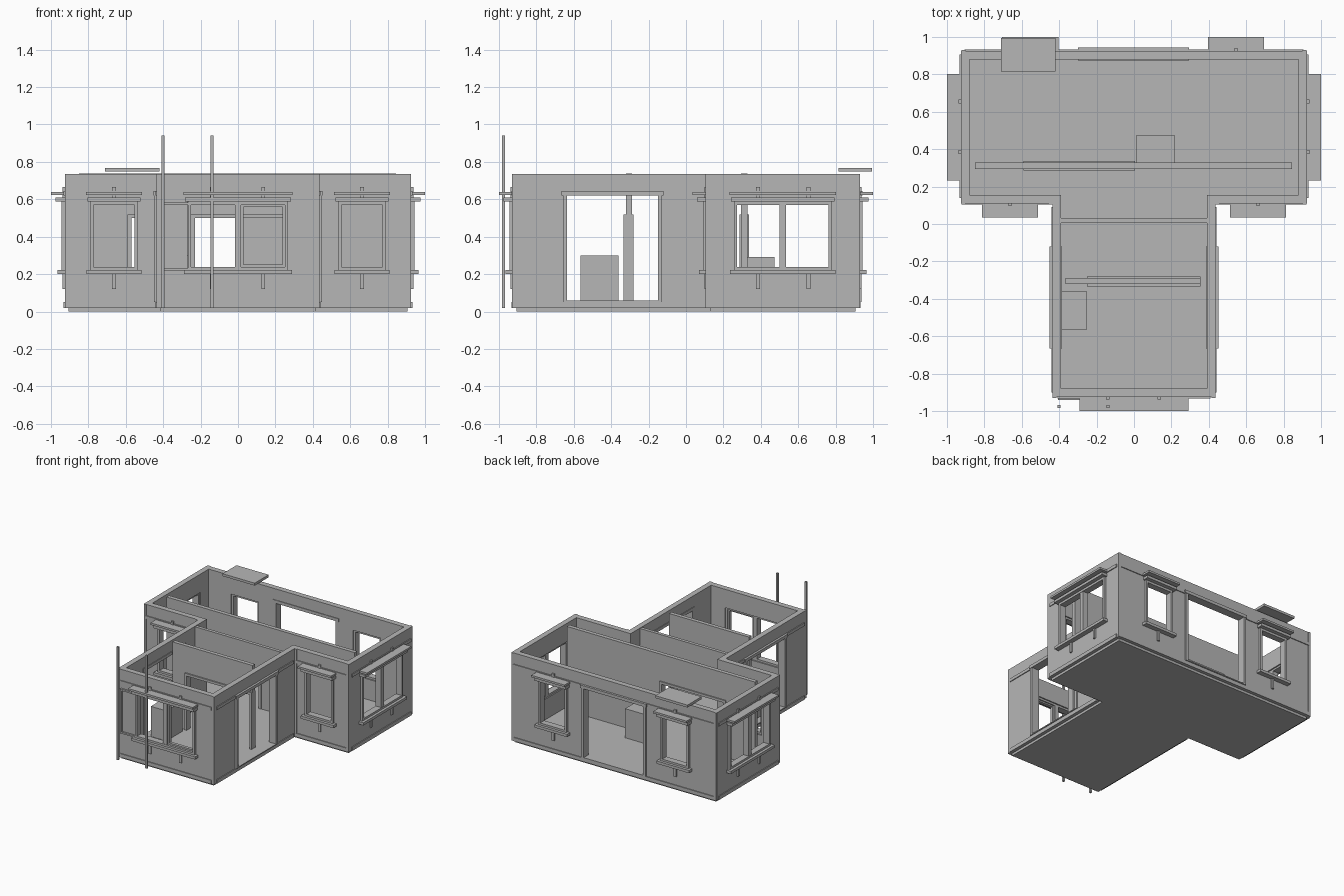
import bpy
import bmesh

cube = bpy.data.objects.get("Cube")
if cube:
    bpy.data.objects.remove(cube, do_unlink=True)

grey = bpy.data.materials.new("plain_grey")
grey.use_nodes = True
grey.diffuse_color = (0.47, 0.47, 0.47, 1)
bsdf = next(n for n in grey.node_tree.nodes if n.type == 'BSDF_PRINCIPLED')
bsdf.inputs["Base Color"].default_value = (0.47, 0.47, 0.47, 1)

# u runs along a wall, v points outward from the house, z is up
FACING = {
    "front": lambda u, v, z: (u, -v, z),
    "back": lambda u, v, z: (u, v, z),
    "left": lambda u, v, z: (v, u, z),
    "right": lambda u, v, z: (-v, u, z),
}
BASE, TOP, FLOOR = 0.02, 0.735, 0.058
THICK = 0.045


def part(name, facing, boxes):
    """One object made of boxes given as (u0, u1, v0, v1, z0, z1)."""
    bm = bmesh.new()
    for u0, u1, v0, v1, z0, z1 in boxes:
        made = bmesh.ops.create_cube(bm, size=1)["verts"]
        for p in made:
            p.co = FACING[facing](u0 if p.co.x < 0 else u1,
                                  v0 if p.co.y < 0 else v1,
                                  z0 if p.co.z < 0 else z1)
    bmesh.ops.recalc_face_normals(bm, faces=bm.faces)
    mesh = bpy.data.meshes.new(name)
    bm.to_mesh(mesh)
    bm.free()
    mesh.materials.append(grey)
    obj = bpy.data.objects.new(name, mesh)
    bpy.context.collection.objects.link(obj)
    return obj


def wall(name, facing, u0, u1, v, openings):
    """Wall with rectangular openings (a, b, z0, z1), sorted along u."""
    boxes, at = [], u0
    for a, b, z0, z1 in openings:
        boxes += [(at, a, v - THICK, v, BASE, TOP),
                  (a, b, v - THICK, v, BASE, z0),
                  (a, b, v - THICK, v, z1, TOP)]
        at = b
    boxes.append((at, u1, v - THICK, v, BASE, TOP))
    part(name, facing, boxes)


def ring(u0, u1, v0, v1, z0, z1, w):
    """Four bars of a rectangular frame."""
    return [(u0, u0 + w, v0, v1, z0, z1), (u1 - w, u1, v0, v1, z0, z1),
            (u0 + w, u1 - w, v0, v1, z0, z0 + w),
            (u0 + w, u1 - w, v0, v1, z1 - w, z1)]


def window(name, facing, mid, half, v, brackets, mullion=False):
    a, b = mid - half, mid + half
    part(name + "_frame", facing,
         ring(a, b, v - 0.035, v + 0.018, 0.22, 0.588, 0.018))
    if mullion:
        part(name + "_mullion", facing,
             [(mid - 0.017, mid + 0.017, v - 0.035, v + 0.015, 0.235, 0.572)])
    part(name + "_sill", facing, [(a - 0.02, b + 0.02, v - 0.04, v + 0.04, 0.2, 0.222)])
    part(name + "_lintel", facing, [(a - 0.015, b + 0.015, v, v + 0.05, 0.588, 0.61)])
    part(name + "_awning", facing, [(a - 0.023, b + 0.023, v, v + 0.075, 0.622, 0.638)])
    part(name + "_brackets", facing,
         [box for c in brackets for box in
          ((c - 0.01, c + 0.01, v, v + 0.012, 0.12, 0.2),
           (c - 0.01, c + 0.01, v, v + 0.012, 0.61, 0.665))])


def doorway(name, facing, a, b, v):
    w = 0.022
    part(name + "_frame", facing,
         [(a - w, a, v - 0.05, v + 0.014, FLOOR, 0.62),
          (b, b + w, v - 0.05, v + 0.014, FLOOR, 0.62),
          (a - w - 0.008, b + w + 0.008, v - 0.05, v + 0.018, 0.62, 0.645),
          (a - w, b + w, v - 0.05, v + 0.014, FLOOR - 0.008, FLOOR)])


# T-shaped foundation and floor
part("foundation", "back", [(-0.905, 0.905, 0.13, 0.905, 0, BASE),
                            (-0.415, 0.415, -0.905, 0.13, 0, BASE)])
part("floor", "back", [(-0.9, 0.9, 0.13, 0.9, BASE, FLOOR - 0.003),
                       (-0.41, 0.41, -0.9, 0.13, BASE, FLOOR - 0.003)])

# Outer walls
OUT, STEM, SHOULDER = 0.925, 0.435, -0.11
WIN = (0.222, 0.585)
DOOR = (FLOOR, 0.62)
wall("front_wall", "front", -STEM, STEM, OUT, [(-0.27, 0.265, *WIN)])
wall("back_wall", "back", -OUT, OUT, OUT,
     [(-0.68, -0.43, *WIN), (-0.27, 0.265, *DOOR), (0.42, 0.67, *WIN)])
for side, s in (("left", 1), ("right", -1)):
    wall(side + "_wall", side, 0.11, OUT, OUT, [(0.26, 0.775, *WIN)])
    wall(side + "_stem_wall", side, -OUT, 0.15, STEM, [(-0.635, -0.15, *DOOR)])
    lo, hi = sorted((s * 0.39, s * OUT))
    wall(side + "_shoulder_wall", "front", lo, hi, SHOULDER,
         [(s * 0.663 - 0.125, s * 0.663 + 0.125, *WIN)])
    window(side + "_window", side, 0.518, 0.262, OUT, (0.385, 0.655), True)
    window(side + "_shoulder_window", "front", s * 0.663, 0.127, SHOULDER, (s * 0.663,))
    doorway(side + "_stem_door", side, -0.635, -0.15, STEM)
window("front_window", "front", 0, 0.268, OUT, (-0.14, 0.135), True)
window("back_left_window", "back", 0.545, 0.127, OUT, (0.545,))
window("back_right_window", "back", -0.555, 0.127, OUT, (-0.555,))
doorway("back_door", "back", -0.27, 0.265, OUT)

# Sashes of the front window: one fixed, one slid open
part("fixed_sash", "front", ring(0.017, 0.25, OUT - 0.025, OUT, 0.238, 0.572, 0.013))
part("open_sash", "front", ring(-0.405, -0.25, OUT, OUT + 0.015, 0.22, 0.582, 0.013))

# Proud trim strips near the floor and above the openings
RUNS = [("front", -0.41, 0.41, OUT, (-0.3, 0.295)),
        ("back", -0.905, 0.905, OUT, (-0.3, 0.295))]
for side, s in (("left", 1), ("right", -1)):
    lo, hi = sorted((s * 0.45, s * 0.905))
    RUNS += [(side, 0.14, 0.905, OUT, None),
             (side, -0.9, 0.09, STEM, (-0.66, -0.125)),
             ("front", lo, hi, SHOULDER, None)]
for facing, a, b, v, gap in RUNS:
    part(facing + "_trim", facing, [(a, b, v, v + 0.007, 0.62, 0.645),
                                    (a, b, v, v + 0.007, BASE, 0.05)])

# Upright strips at the corners
for s in (-1, 1):
    for facing, u, v in (("front", 0.425, OUT), ("back", 0.912, OUT),
                         ("front", 0.912, SHOULDER), ("front", 0.445, SHOULDER)):
        part("corner_strip", facing,
             [(s * u - 0.011, s * u + 0.011, v - 0.02, v + 0.005, BASE, TOP)])

# Inner partitions with door openings, and a cross beam
HEAD, RISE = 0.5, TOP + 0.004
part("rear_partition", "back",
     [(-0.85, -0.585, 0.295, 0.328, FLOOR - 0.004, RISE),
      (-0.585, 0, 0.295, 0.328, HEAD, RISE),
      (0, 0.845, 0.295, 0.328, FLOOR - 0.004, RISE)])
part("rear_partition_door_frame", "back",
     [(-0.59, -0.57, 0.286, 0.337, FLOOR, HEAD + 0.02),
      (-0.015, 0.005, 0.286, 0.337, FLOOR, HEAD + 0.02),
      (-0.59, 0.005, 0.286, 0.337, HEAD, HEAD + 0.02)])
part("front_partition", "back",
     [(-0.365, -0.245, -0.322, -0.29, FLOOR - 0.004, RISE),
      (-0.245, 0.355, -0.322, -0.29, HEAD, RISE)])
part("front_partition_door_frame", "back",
     [(-0.25, -0.23, -0.333, -0.28, FLOOR, HEAD + 0.02),
      (0.335, 0.355, -0.333, -0.28, FLOOR, HEAD + 0.02),
      (-0.25, 0.355, -0.333, -0.28, HEAD, HEAD + 0.02)])
part("cross_beam", "back", [(-0.39, 0.39, 0.005, 0.032, HEAD + 0.02, TOP - 0.005)])

# Cabinets
part("rear_cabinet", "back", [(0.01, 0.218, 0.328, 0.473, FLOOR - 0.004, 0.292)])
part("front_cabinet", "back", [(-0.39, -0.25, -0.565, -0.36, FLOOR - 0.004, 0.3)])

# Canopy plate over the back wall and two slim poles in front
part("canopy_plate", "back", [(-0.71, -0.42, 0.815, 0.995, 0.748, 0.768)])
for x in (-0.4, -0.14):
    part("pole", "front", [(x - 0.008, x + 0.008, 0.967, 0.983, BASE, 0.94)])
